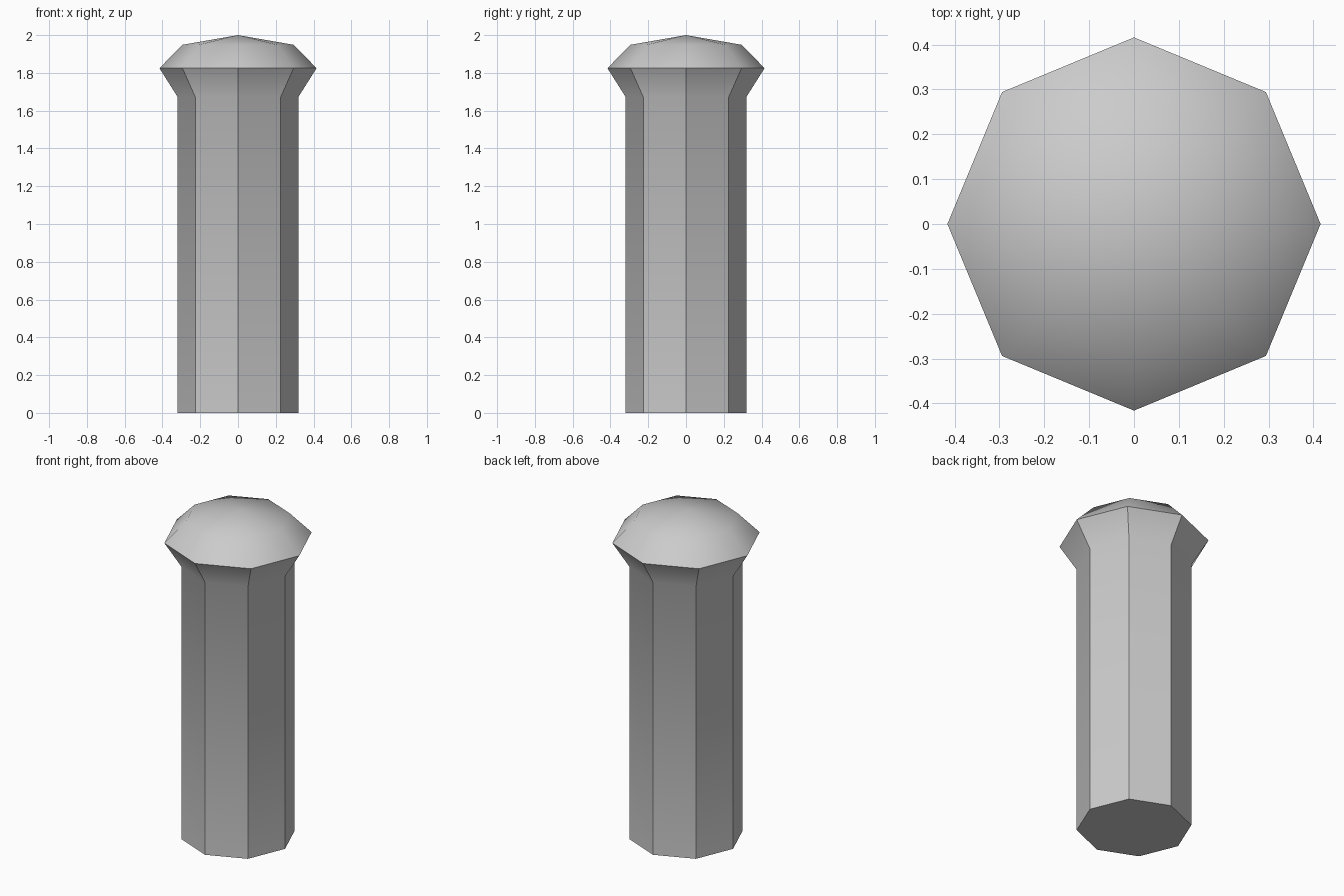
import bpy, bmesh, math

if "Cube" in bpy.data.objects:
    bpy.data.objects.remove(bpy.data.objects["Cube"])

SIDES = 8
SHAFT_R, RIM_R = 0.32, 0.416
NECK_Z, RIM_Z, TOP_Z = 1.673, 1.825, 2.0
c45 = math.cos(math.radians(45))

# Profile: shaft, flared collar, then a flattened dome
profile = [
    (SHAFT_R, 0.0),
    (SHAFT_R, NECK_Z),
    (RIM_R, RIM_Z),
    (RIM_R * c45, RIM_Z + (TOP_Z - RIM_Z) * c45),
]

bm = bmesh.new()
rings = []
for r, z in profile:
    rings.append([bm.verts.new((r * math.cos(i * math.tau / SIDES),
                                r * math.sin(i * math.tau / SIDES), z))
                  for i in range(SIDES)])

# Side walls
for lo, hi in zip(rings, rings[1:]):
    for i in range(SIDES):
        j = (i + 1) % SIDES
        bm.faces.new((lo[i], lo[j], hi[j], hi[i]))

# Base cap and dome crown
bm.faces.new(rings[0][::-1])
apex = bm.verts.new((0, 0, TOP_Z))
for i in range(SIDES):
    bm.faces.new((rings[-1][i], rings[-1][(i + 1) % SIDES], apex))

# Smooth dome and neck, crisp corners, rim and base
for f in bm.faces:
    f.smooth = True
for e in bm.edges:
    z0, z1 = sorted(v.co.z for v in e.verts)
    corner = z1 - z0 > 0.01 and z1 < RIM_Z + 0.001
    rim = abs(z0 - RIM_Z) < 0.001 and abs(z1 - RIM_Z) < 0.001
    e.smooth = not (corner or rim or z1 < 0.001)

mesh = bpy.data.meshes.new("domed_post")
bm.to_mesh(mesh)
bm.free()
post = bpy.data.objects.new("domed_post", mesh)
bpy.context.collection.objects.link(post)
